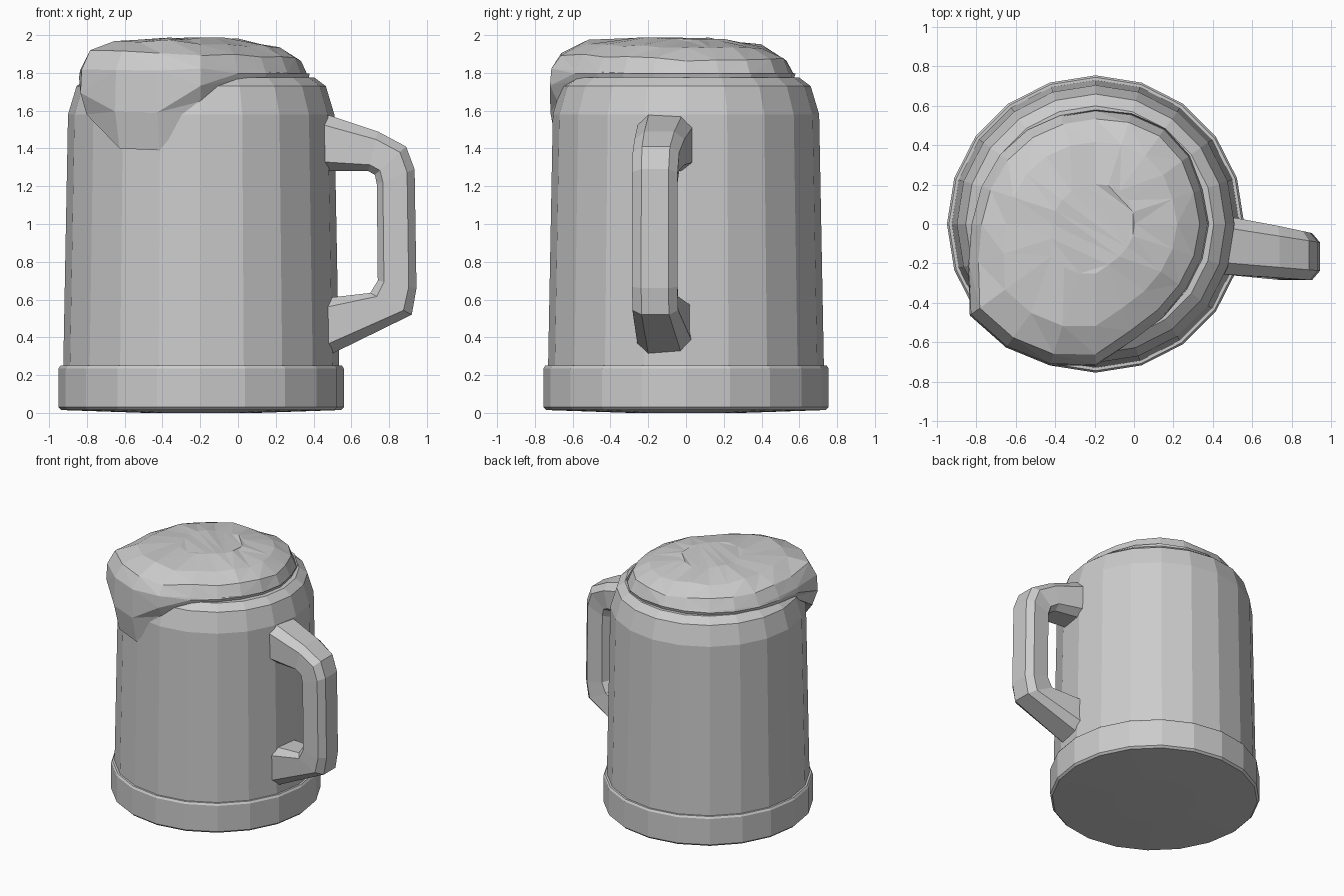
import bpy, bmesh, random
from math import sin, cos, radians
from mathutils import Vector

random.seed(4)
if "Cube" in bpy.data.objects:
    bpy.data.objects.remove(bpy.data.objects["Cube"])

CENTRE = Vector((-0.195, 0, 0))
SIDES = 20

grey = bpy.data.materials.new("plain grey")
grey.use_nodes = True
grey.diffuse_color = (0.6, 0.6, 0.6, 1)
grey.node_tree.nodes["Principled BSDF"].inputs["Base Color"].default_value = grey.diffuse_color


def loft(name, rings, caps=True):
    """Skin a list of equal-length closed rings of points."""
    bm = bmesh.new()
    loops = [[bm.verts.new(p) for p in ring] for ring in rings]
    for a, b in zip(loops, loops[1:]):
        for i in range(len(a)):
            j = (i + 1) % len(a)
            bm.faces.new((a[i], a[j], b[j], b[i]))
    if caps:
        bm.faces.new(loops[0][::-1])
        bm.faces.new(loops[-1])
    bmesh.ops.recalc_face_normals(bm, faces=bm.faces)
    mesh = bpy.data.meshes.new(name)
    bm.to_mesh(mesh)
    bm.free()
    mesh.materials.append(grey)
    obj = bpy.data.objects.new(name, mesh)
    bpy.context.collection.objects.link(obj)
    return obj


def polar(i, r, z):
    a = radians(360 / SIDES * i)
    return CENTRE + Vector((r * cos(a), r * sin(a), z))


def lathe(name, profile):
    return loft(name, [[polar(i, r, z) for i in range(SIDES)] for r, z in profile])


# Tankard body and the thicker band at its foot
lathe("mug_body", [(0.73, 0.1), (0.73, 0.25), (0.705, 1.58), (0.66, 1.73), (0.6, 1.775), (0.45, 1.775)])
lathe("base_band", [(0.3, 0.0), (0.74, 0.015), (0.755, 0.03), (0.755, 0.235), (0.745, 0.25), (0.7, 0.25)])

# Handle: chamfered section swept through pairs of outer and inner (x, z) points
outer = [(0.44, 1.59), (0.74, 1.49), (0.89, 1.41), (0.935, 1.29), (0.945, 0.66), (0.92, 0.52), (0.44, 0.285)]
inner = [(0.44, 1.28), (0.69, 1.28), (0.725, 1.26), (0.735, 1.21), (0.74, 0.7), (0.7, 0.635), (0.44, 0.605)]
section = [(0, -0.6), (0.2, -1), (0.84, -1), (1, -0.6), (1, 0.6), (0.84, 1), (0.2, 1), (0, 0.6)]
rings = []
for o, n in zip(outer, inner):
    ring = []
    for t, side in section:
        x = o[0] + (n[0] - o[0]) * t
        z = o[1] + (n[1] - o[1]) * t
        reach = (o[0] - 0.44) / 0.5
        ring.append((x, -0.105 - 0.06 * reach + side * (0.15 - 0.03 * reach), z))
    rings.append(ring)
loft("handle", rings)

# Foam: outline radius and lower edge height around the rim, with one spill
radius = [0.575, 0.57, 0.59, 0.6, 0.59, 0.58, 0.58, 0.59, 0.6, 0.61,
          0.63, 0.68, 0.79, 0.775, 0.755, 0.72, 0.62, 0.585, 0.57, 0.57]
spill = {11: 1.73, 12: 1.58, 13: 1.4, 14: 1.39, 15: 1.65}


def foam_ring(scale, height, jitter):
    ring = []
    for i, r in enumerate(radius):
        p = polar(i, r * scale, height)
        p.z += random.uniform(-jitter, jitter) - 0.03 * (p.x + 0.25) - 0.02 * p.y
        ring.append(p)
    return ring


low = [spill.get(i, 1.765) for i in range(SIDES)]
tuck = [polar(i, 0.5, 1.74) for i in range(SIDES)]
hidden = [polar(i, min(r - 0.06, 0.67), z + 0.03) for i, (r, z) in enumerate(zip(radius, low))]
edge = [polar(i, r - (0.04 if i in spill else 0.01), z) for i, (r, z) in enumerate(zip(radius, low))]
belly = [polar(i, r, z + 0.45 * (1.79 - z) + 0.02) for i, (r, z) in enumerate(zip(radius, low))]
foam = loft("foam", [tuck, hidden, edge, belly,
                     foam_ring(0.99, 1.8, 0.012), foam_ring(0.92, 1.885, 0.012),
                     foam_ring(0.72, 1.95, 0.012), foam_ring(0.35, 1.98, 0.01)])
bm = bmesh.new()
bm.from_mesh(foam.data)
bmesh.ops.triangulate(bm, faces=bm.faces)
bm.to_mesh(foam.data)
bm.free()
